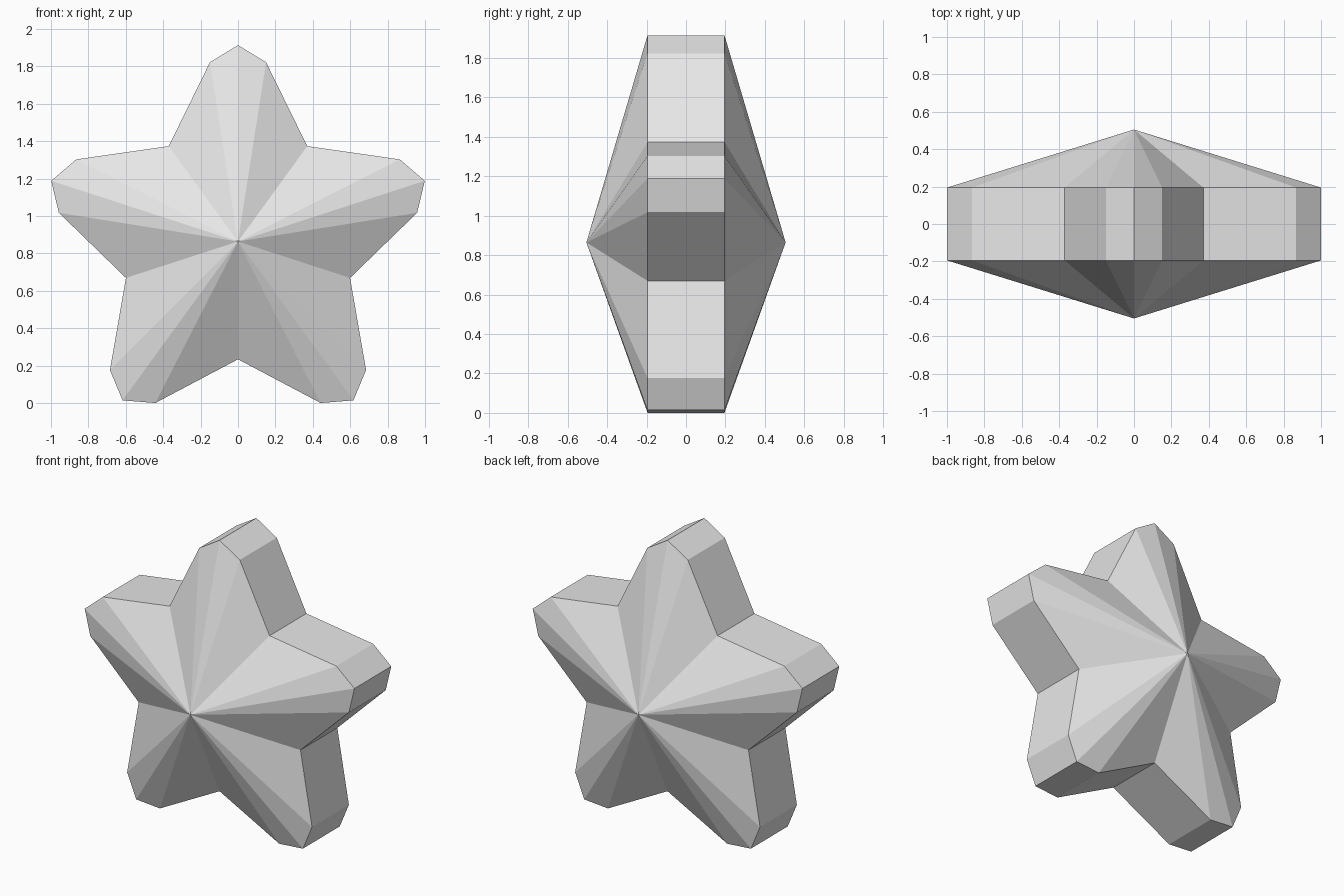
import bpy
import bmesh
from math import sin, cos, radians

cube = bpy.data.objects.get("Cube")
if cube:
    bpy.data.objects.remove(cube, do_unlink=True)

# Proportions
CENTRE_Z = 0.864
HALF_RIM = 0.195
APEX = 0.505
TIP_R, SHOULDER_R, INNER_R = 1.05, 0.97, 0.63
SHOULDER_ANGLE = 8.9

# Plain grey material
grey = bpy.data.materials.new("light_grey")
grey.use_nodes = True
colour = (0.8, 0.8, 0.8, 1.0)
grey.diffuse_color = colour
grey.node_tree.nodes["Principled BSDF"].inputs["Base Color"].default_value = colour

# Outline: each arm has two shoulders, a tip, and a notch after it
outline = []
for arm in range(5):
    for offset, radius in ((-SHOULDER_ANGLE, SHOULDER_R), (0, TIP_R),
                           (SHOULDER_ANGLE, SHOULDER_R), (36, INNER_R)):
        a = radians(72 * arm + offset)
        outline.append((radius * sin(a), CENTRE_Z + radius * cos(a)))

# Rim walls, with a fan to a raised apex on the front and back
bm = bmesh.new()
front = [bm.verts.new((x, -HALF_RIM, z)) for x, z in outline]
back = [bm.verts.new((x, HALF_RIM, z)) for x, z in outline]
front_apex = bm.verts.new((0, -APEX, CENTRE_Z))
back_apex = bm.verts.new((0, APEX, CENTRE_Z))
for i in range(len(outline)):
    j = (i + 1) % len(outline)
    bm.faces.new((front[i], front[j], back[j], back[i]))
    bm.faces.new((front_apex, front[j], front[i]))
    bm.faces.new((back_apex, back[i], back[j]))
bmesh.ops.recalc_face_normals(bm, faces=bm.faces)

mesh = bpy.data.meshes.new("faceted_star")
bm.to_mesh(mesh)
bm.free()
mesh.materials.append(grey)
star = bpy.data.objects.new("faceted_star", mesh)
bpy.context.collection.objects.link(star)
